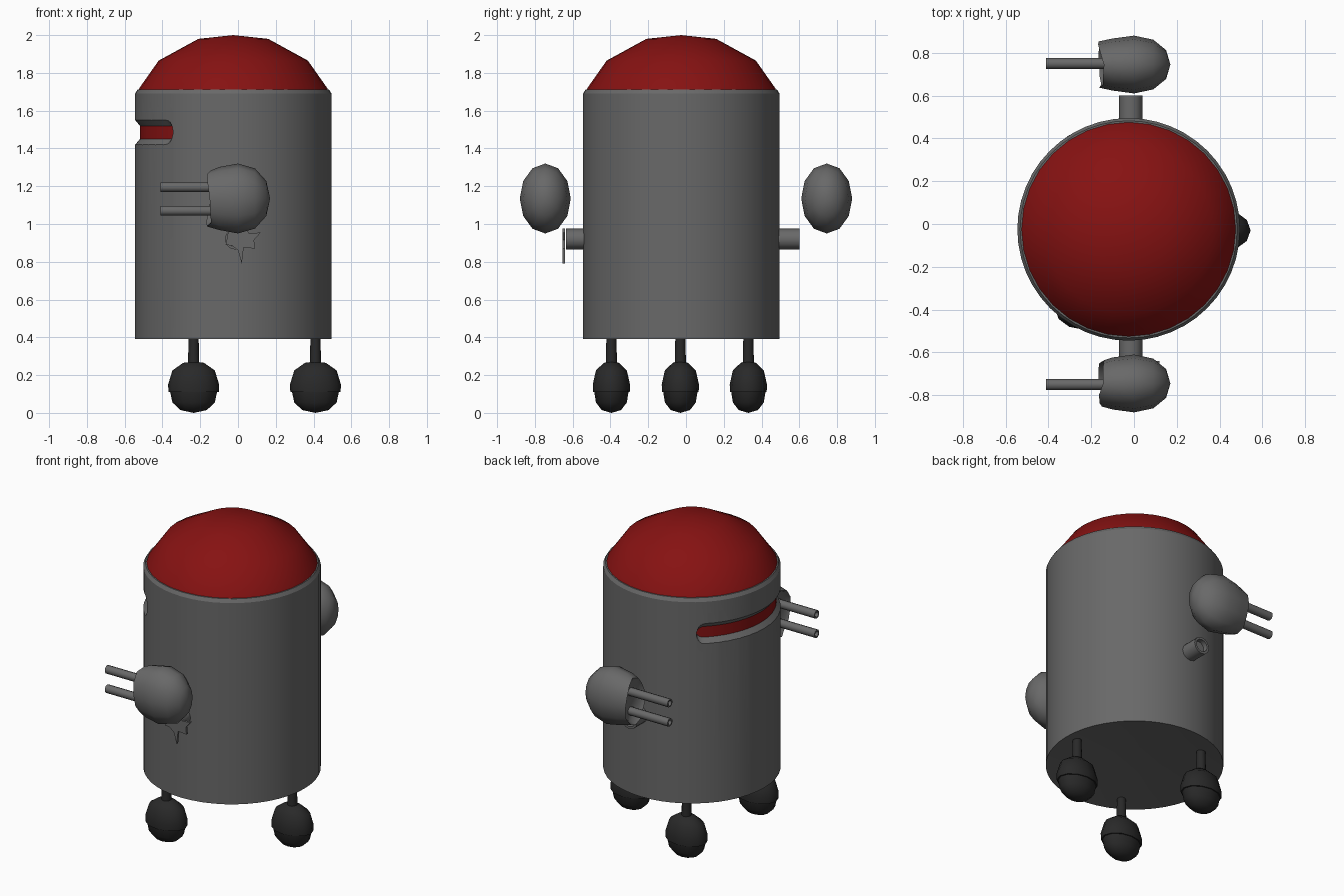
import bpy, bmesh, math, random
from mathutils import Matrix, Vector

if "Cube" in bpy.data.objects:
    bpy.data.objects.remove(bpy.data.objects["Cube"])

random.seed(4)
CX = CY = -0.025          # body axis


def material(name, col):
    m = bpy.data.materials.new(name)
    m.diffuse_color = (*col, 1)
    m.use_nodes = True
    m.node_tree.nodes["Principled BSDF"].inputs["Base Color"].default_value = m.diffuse_color
    return m


GREY = material("grey metal", (0.14, 0.14, 0.14))
RED = material("dark red", (0.24, 0.006, 0.006))
DARK = material("dark rubber", (0.022, 0.022, 0.022))


def finish(bm, name, mat, angle=40):
    bmesh.ops.recalc_face_normals(bm, faces=bm.faces[:])
    me = bpy.data.meshes.new(name)
    bm.to_mesh(me)
    bm.free()
    ob = bpy.data.objects.new(name, me)
    bpy.context.collection.objects.link(ob)
    me.materials.append(mat)
    smooth(ob, angle)
    return ob


def smooth(ob, angle=40):
    bpy.ops.object.select_all(action='DESELECT')
    ob.select_set(True)
    bpy.context.view_layer.objects.active = ob
    bpy.ops.object.shade_smooth_by_angle(angle=math.radians(angle))


def lathe(name, profile, segs, mat, matrix=Matrix(), angle=40, jag=None):
    """Spin (radius, height) points round z; jag = index of a ragged ring."""
    bm = bmesh.new()
    rings = []
    for k, (r, z) in enumerate(profile):
        if r == 0:
            rings.append([bm.verts.new((0, 0, z))] * segs)
            continue
        ring = []
        for i in range(segs):
            a = 2 * math.pi * i / segs
            dz = random.uniform(-0.02, 0.012) if k == jag else 0
            ring.append(bm.verts.new((r * math.cos(a), r * math.sin(a), z + dz)))
        rings.append(ring)
    for a, b in zip(rings, rings[1:]):
        for i in range(segs):
            j = (i + 1) % segs
            vs = list(dict.fromkeys((a[i], a[j], b[j], b[i])))
            bm.faces.new(vs)
    bm.transform(matrix)
    return finish(bm, name, mat, angle)


def sweep_slot(name, section, half_angle, mat, taper):
    """Arc facing -x. section = (radius, half height) pairs about z = 1.485."""
    bm = bmesh.new()
    n = 40
    prev = None
    for i in range(n + 1):
        t = -1 + 2 * i / n
        t = math.sin(t * math.pi / 2)
        a = math.pi + t * half_angle
        e = max(0.0, (abs(t) - 0.9) / 0.1)
        f = max(0.15, math.sqrt(max(0, 1 - e * e))) if taper else 1
        ring = []
        for (r, h), s in zip(section, (-1, -1, 1, 1)):
            ring.append(bm.verts.new((CX + r * math.cos(a), CY + r * math.sin(a),
                                      1.485 + s * h * f)))
        if prev:
            for k in range(4):
                m = (k + 1) % 4
                bm.faces.new((prev[k], prev[m], ring[m], ring[k]))
        else:
            bm.faces.new(ring)
        prev = ring
    bm.faces.new(prev)
    return finish(bm, name, mat)


# Body with shallow hollow underside
axis = Matrix.Translation((CX, CY, 0))
body = lathe("body", [(0, 0.425), (0.16, 0.425), (0.52, 0.39), (0.52, 1.69),
                      (0.507, 1.712), (0, 1.712)], 48, GREY, axis)

# Eye slot cut with sloping rim, red visor behind it
cutter = sweep_slot("slot_cutter", [(0.475, 0.012), (0.57, 0.125),
                                    (0.57, 0.125), (0.475, 0.012)],
                    math.radians(52), GREY, True)
mod = body.modifiers.new("slot", 'BOOLEAN')
mod.object = cutter
mod.operation = 'DIFFERENCE'
mod.solver = 'EXACT'
bpy.ops.object.select_all(action='DESELECT')
bpy.context.view_layer.objects.active = body
bpy.ops.object.modifier_apply(modifier=mod.name)
bpy.data.objects.remove(cutter)
smooth(body, 30)
sweep_slot("visor", [(0.45, 0.06), (0.494, 0.06), (0.494, 0.06), (0.45, 0.06)],
           math.radians(56), RED, False)

# Dome
lathe("dome", [(0.503, 1.705), (0.497, 1.72), (0.395, 1.865), (0.185, 1.98), (0, 2.0)],
      32, RED, axis, 60)

# Three ball feet on thin legs
for i, (x, y) in enumerate([(0.41, -0.03), (-0.235, 0.33), (-0.235, -0.395)]):
    at = Matrix.Translation((x, y, 0))
    lathe(f"foot_{i + 1}", [(0, 0), (0.07, 0.015), (0.112, 0.055), (0.124, 0.11),
                            (0.133, 0.11), (0.135, 0.15), (0.112, 0.225),
                            (0.055, 0.265), (0, 0.272)], 12, DARK,
          at @ Matrix.Diagonal((1, 0.73, 1, 1)), 50)
    lathe(f"leg_{i + 1}", [(0, 0.25), (0.03, 0.25), (0.026, 0.42), (0, 0.42)], 12, DARK, at)

# Broken arms: stub on the body, floating hand with two prongs pointing -x
to_x = Matrix.Rotation(math.radians(90), 4, 'Y')      # local z -> +x
for side, name in ((1, "left"), (-1, "right")):
    hub = Vector((0, side * 0.745, 1.135))
    lathe(f"hand_{name}", [(0, -0.125), (0.70, -0.13), (0.80, -0.15), (0.90, -0.10),
                           (1.0, 0.0), (0.86, 0.09), (0.5, 0.15), (0, 0.17)], 12, GREY,
          Matrix.Translation(hub) @ Matrix.Diagonal((1, 0.135, 0.185, 1)) @ to_x, 60, jag=2)
    for k, z in enumerate((1.195, 1.07)):
        lathe(f"prong_{name}_{k + 1}", [(0, -0.38), (0.017, -0.38), (0.017, -0.41),
                                        (0.026, -0.41), (0.026, -0.1), (0, -0.1)], 10, GREY,
              Matrix.Translation((0, side * 0.75, z)) @ to_x)
    turn = Matrix.Rotation(math.radians(-90 * side), 4, 'X')   # local z -> outward y
    end = 0.6 if side > 0 else 0.635
    lathe(f"arm_stub_{name}", [(0, 0.45), (0.055, 0.45), (0.055, end), (0.04, end),
                               (0.04, end - 0.03), (0, end - 0.03)], 12, GREY,
          Matrix.Translation((-0.015, 0, 0.92)) @ turn)

# Torn metal at the end of the right stub
bm = bmesh.new()
tips = [(-0.065, 0.89), (-0.03, 0.885), (0.0, 0.86), (0.02, 0.79), (0.03, 0.875),
        (0.09, 0.87), (0.085, 0.915), (0.12, 0.955), (0.06, 0.95), (0.04, 0.975),
        (-0.05, 0.97)]
f = bm.faces.new([bm.verts.new((x, -0.64, z)) for x, z in tips])
ext = bmesh.ops.extrude_face_region(bm, geom=[f])
for v in ext["geom"]:
    if isinstance(v, bmesh.types.BMVert):
        v.co.y -= 0.015
finish(bm, "torn_metal", GREY, 30)
